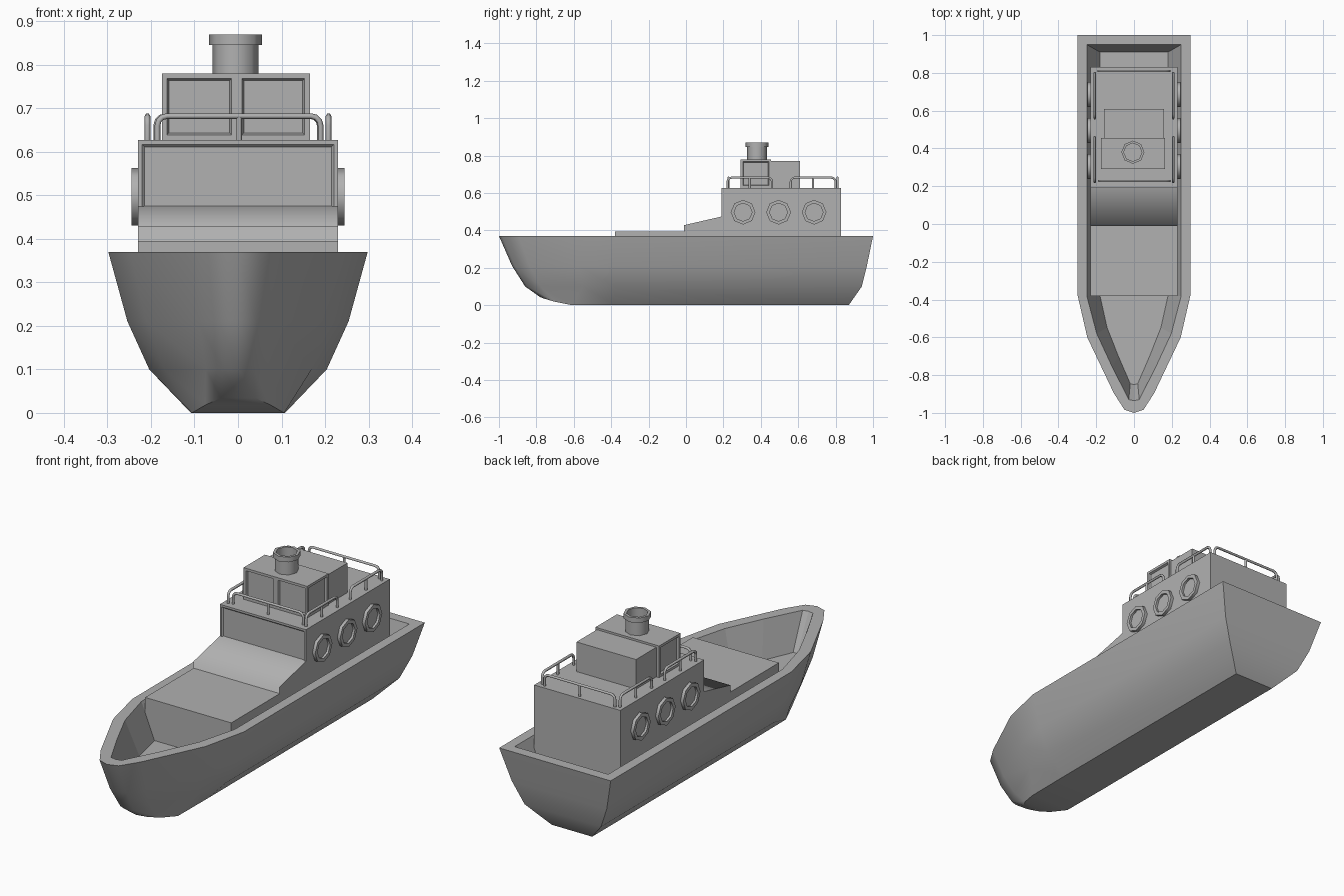
import bpy, bmesh
from math import radians, cos, sin, pi
from mathutils import Vector

if "Cube" in bpy.data.objects:
    bpy.data.objects.remove(bpy.data.objects["Cube"])

grey = bpy.data.materials.new("grey_paint")
grey.diffuse_color = (.44, .44, .44, 1)
grey.use_nodes = True
grey.node_tree.nodes["Principled BSDF"].inputs["Base Color"].default_value = grey.diffuse_color


def finish(bm, name, angle=None):
    bmesh.ops.recalc_face_normals(bm, faces=bm.faces)
    me = bpy.data.meshes.new(name)
    bm.to_mesh(me)
    bm.free()
    me.materials.append(grey)
    ob = bpy.data.objects.new(name, me)
    bpy.context.collection.objects.link(ob)
    if angle:
        bpy.ops.object.select_all(action='DESELECT')
        ob.select_set(True)
        bpy.context.view_layer.objects.active = ob
        bpy.ops.object.shade_smooth_by_angle(angle=radians(angle))
    return ob


def box_bm(x0, x1, y0, y1, z0, z1):
    bm = bmesh.new()
    bmesh.ops.create_cube(bm, size=1)
    for v in bm.verts:
        v.co = ((x0 + x1) / 2 + v.co.x * (x1 - x0),
                (y0 + y1) / 2 + v.co.y * (y1 - y0),
                (z0 + z1) / 2 + v.co.z * (z1 - z0))
    bm.normal_update()
    return bm


def cut(bm, co, no):
    bmesh.ops.bisect_plane(bm, geom=bm.verts[:] + bm.edges[:] + bm.faces[:],
                           plane_co=co, plane_no=no)
    bm.normal_update()


def recess(bm, faces, border, bevel=0.006, depth=0.01):
    # flat border, then a sunken panel inside it
    bmesh.ops.inset_individual(bm, faces=faces, thickness=border)
    bmesh.ops.inset_individual(bm, faces=faces, thickness=bevel, depth=-depth)


def loft(bm, rings, cap_first=True, cap_last=True):
    loops = [[bm.verts.new(p) for p in r] for r in rings]
    n = len(loops[0])
    for a, b in zip(loops, loops[1:]):
        for i in range(n):
            j = (i + 1) % n
            bm.faces.new((a[i], a[j], b[j], b[i]))
    if cap_first:
        bm.faces.new(loops[0])
    if cap_last:
        bm.faces.new(loops[-1])
    return loops


# Hull: stacked waterline rings, over the rim and down into the open well
OUTER = [(1, 0), (.83, .355), (.36, .83), (.17, .973)]
INNER = [(1, 0), (.79, .36), (.46, .68), (.11, .99)]


def mirrored(side, tip):
    return side + [tip] + [(-x, y, z) for x, y, z in reversed(side)]


def waterline(z, w, bow, stern, plan=OUTER):
    side = [(w, stern, z)] + [(w * a, -.38 + (bow + .38) * f, z)
                              for a, f in plan]
    return mirrored(side, (0, bow, z))


keel = mirrored([(.108, .87, 0), (.108, -.38, 0), (.106, -.61, 0),
                 (.075, -.70, .018), (.04, -.755, .034)], (0, -.78, .043))
bm = bmesh.new()
loops = loft(bm, [keel,
                  waterline(.10, .204, -.86, .94),
                  waterline(.21, .254, -.93, .967),
                  waterline(.37, .298, -1, 1),
                  waterline(.37, .25, -.935, .95, INNER),
                  waterline(.20, .18, -.85, .91, INNER)], cap_first=False)
k = loops[0]
for i in range(4):
    bm.faces.new((k[i], k[i + 1], k[9 - i], k[10 - i]))
bm.faces.new(k[4:7])
hull = finish(bm, "hull", 44)
for p in list(hull.data.polygons)[33:56]:   # rim, well walls and floor are flat
    p.use_smooth = False

# Fore deck block
finish(box_bm(-.23, .23, -.38, .02, .2, .395), "fore_deck")

# Sloped ramp in front of the cabin
bm = bmesh.new()
prof = [(-.01, .2), (-.01, .428), (.195, .475), (.195, .2)]
loft(bm, [[(x, y, z) for y, z in prof] for x in (-.23, .23)])
finish(bm, "cabin_ramp", 80)

# Main cabin with a recessed front panel
bm = box_bm(-.23, .23, .19, .83, .2, .627)
cut(bm, (0, 0, .46), (0, 0, 1))
recess(bm, [f for f in bm.faces
            if f.normal.y < -.9 and f.calc_center_median().z > .46],
       .014, .008, .006)
finish(bm, "main_cabin")

# Wheelhouse with two front windows and one window on each side
bm = box_bm(-.175, .165, .292, .455, .627, .78)
cut(bm, (-.003, 0, 0), (1, 0, 0))
recess(bm, [f for f in bm.faces
            if f.normal.y < -.9 or abs(f.normal.x) > .9], .017)
finish(bm, "wheelhouse")
finish(box_bm(-.16, .158, .455, .61, .627, .77), "wheelhouse_rear")


def lathe(name, centre, axis, profile, n=8):
    bm = bmesh.new()
    rings = []
    for r, h in profile:
        ring = []
        for i in range(n):
            a = 2 * pi * i / n
            u, v = r * cos(a), r * sin(a)
            p = (u, v, h) if axis == 'z' else (h, u, v)
            ring.append(Vector(centre) + Vector(p))
        rings.append(ring)
    loft(bm, rings)
    return finish(bm, name, 50)


# Octagonal funnel with a collar and open top
lathe("funnel", (-.006, .38, 0), 'z',
      [(.053, .77), (.053, .845), (.061, .845), (.061, .869),
       (.048, .869), (.048, .82)])

# Portholes, three per side
for s in (-1, 1):
    for y in (.305, .495, .685):
        lathe("porthole", (s * .23, y, .497), 'x',
              [(.066, -s * .01), (.066, s * .015), (.048, s * .015),
               (.048, s * .004)])


# Railings: rounded tube arches with a middle post
def tube(name, splines, radius):
    cu = bpy.data.curves.new(name, 'CURVE')
    cu.dimensions = '3D'
    cu.bevel_depth = radius
    cu.bevel_resolution = 1
    cu.use_fill_caps = True
    cu.materials.append(grey)
    for pts in splines:
        sp = cu.splines.new('POLY')
        sp.points.add(len(pts) - 1)
        for p, c in zip(sp.points, pts):
            p.co = (*c, 1)
            p.radius = 1
        sp.use_smooth = True
    ob = bpy.data.objects.new(name, cu)
    bpy.context.collection.objects.link(ob)


def railing(name, a, b, z0=.62, z1=.682, r=.022):
    a, b = Vector(a), Vector(b)
    d = (b - a).normalized()
    up = Vector((0, 0, 1))
    arc = [((1 - cos(t)) * r, z1 - r + sin(t) * r)
           for t in (0, pi / 6, pi / 3, pi / 2)]
    arch = [a + up * z0] + [a + d * o + up * z for o, z in arc]
    arch += [b - d * o + up * z for o, z in reversed(arc)] + [b + up * z0]
    m = (a + b) / 2
    tube(name, [arch, [m + up * z0, m + up * z1]], .0065)


railing("front_railing", (-.185, .228, 0), (.19, .228, 0))
railing("back_railing", (-.188, .81, 0), (.188, .81, 0))
for s in (-1, 1):
    railing("fore_side_railing", (s * .208, .222, 0), (s * .208, .46, 0))
    railing("aft_side_railing", (s * .208, .56, 0), (s * .208, .80, 0))
